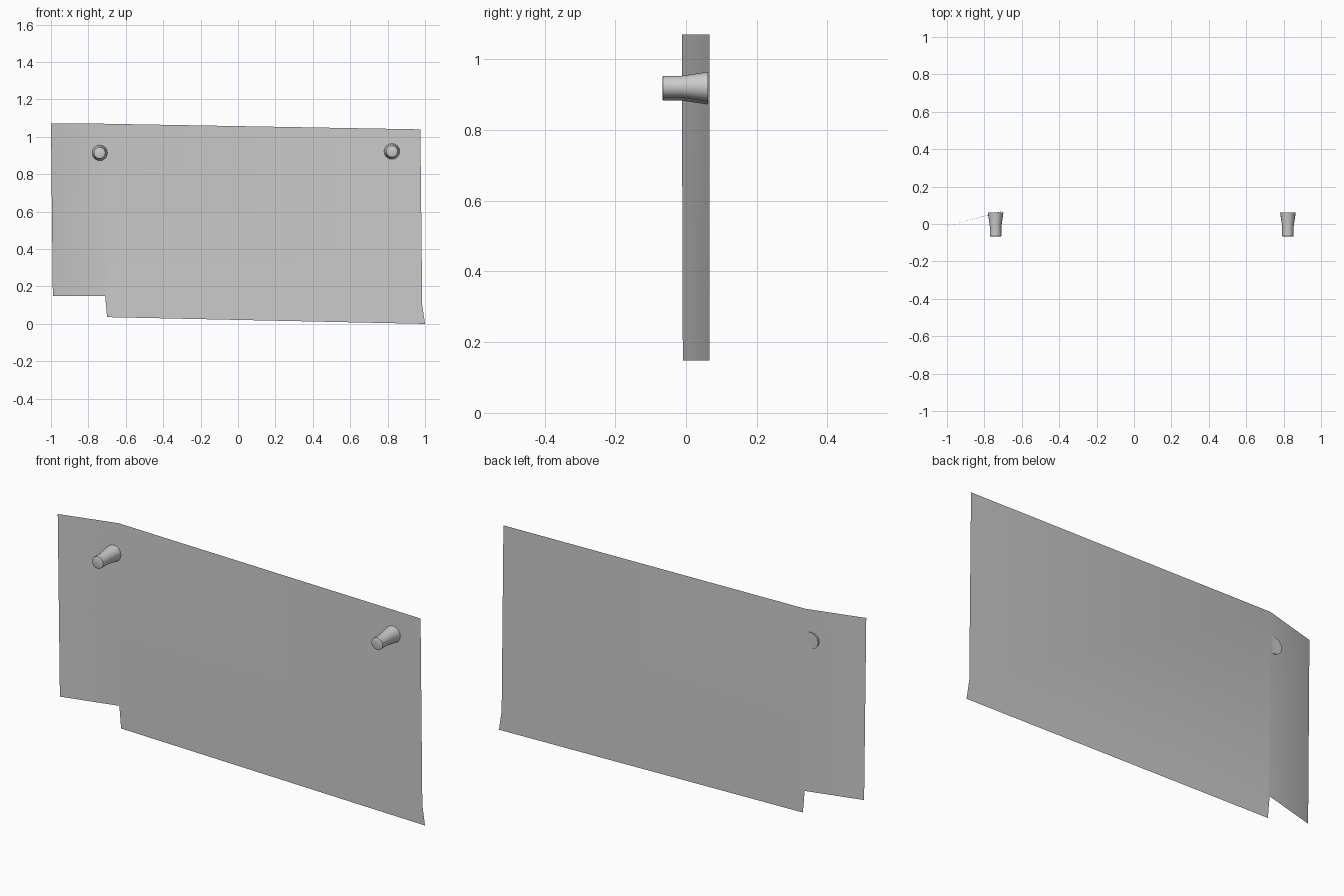
import bpy, math
from mathutils import Matrix

if "Cube" in bpy.data.objects:
    bpy.data.objects.remove(bpy.data.objects["Cube"])


def add_object(name, verts, faces):
    mesh = bpy.data.meshes.new(name)
    mesh.from_pydata(verts, [], faces)
    mesh.update()
    obj = bpy.data.objects.new(name, mesh)
    bpy.context.collection.objects.link(obj)
    return obj


# Thin panel: flat main sheet with a side flap folded forward
BACK, FLAP = 0.066, -0.012
outline = [(-1.0, FLAP, 1.07), (-0.99, FLAP + 0.003, 0.148), (-0.71, BACK, 0.148),
           (-0.70, BACK, 0.036), (1.0, BACK, 0.0), (0.985, BACK, 0.1),
           (0.975, BACK, 1.04), (-0.715, BACK, 1.07)]
panel = add_object("folded_panel", outline, [(0, 1, 2, 7), (2, 3, 4, 5, 6, 7)])
for poly in panel.data.polygons:
    poly.use_smooth = True


# Flared pegs projecting from the front: (y, radius) profile turned about y
PROFILE = [(-0.067, 0.026), (-0.065, 0.031), (-0.012, 0.031), (0.062, 0.042)]
SIDES = 16


def peg(name, x, z):
    verts = [(x + r * math.cos(2 * math.pi * i / SIDES), y,
              z + r * math.sin(2 * math.pi * i / SIDES))
             for y, r in PROFILE for i in range(SIDES)]
    faces = []
    for k in range(len(PROFILE) - 1):
        a, b = k * SIDES, (k + 1) * SIDES
        for i in range(SIDES):
            j = (i + 1) % SIDES
            faces.append((a + i, b + i, b + j, a + j))
    last = (len(PROFILE) - 1) * SIDES
    faces.append(tuple(range(SIDES)))
    faces.append(tuple(last + i for i in reversed(range(SIDES))))
    obj = add_object(name, verts, faces)
    bpy.ops.object.select_all(action='DESELECT')
    obj.select_set(True)
    bpy.context.view_layer.objects.active = obj
    bpy.ops.object.shade_smooth_by_angle(angle=math.radians(40))
    return obj


peg("left_peg", -0.74, 0.914)
peg("right_peg", 0.823, 0.922)
